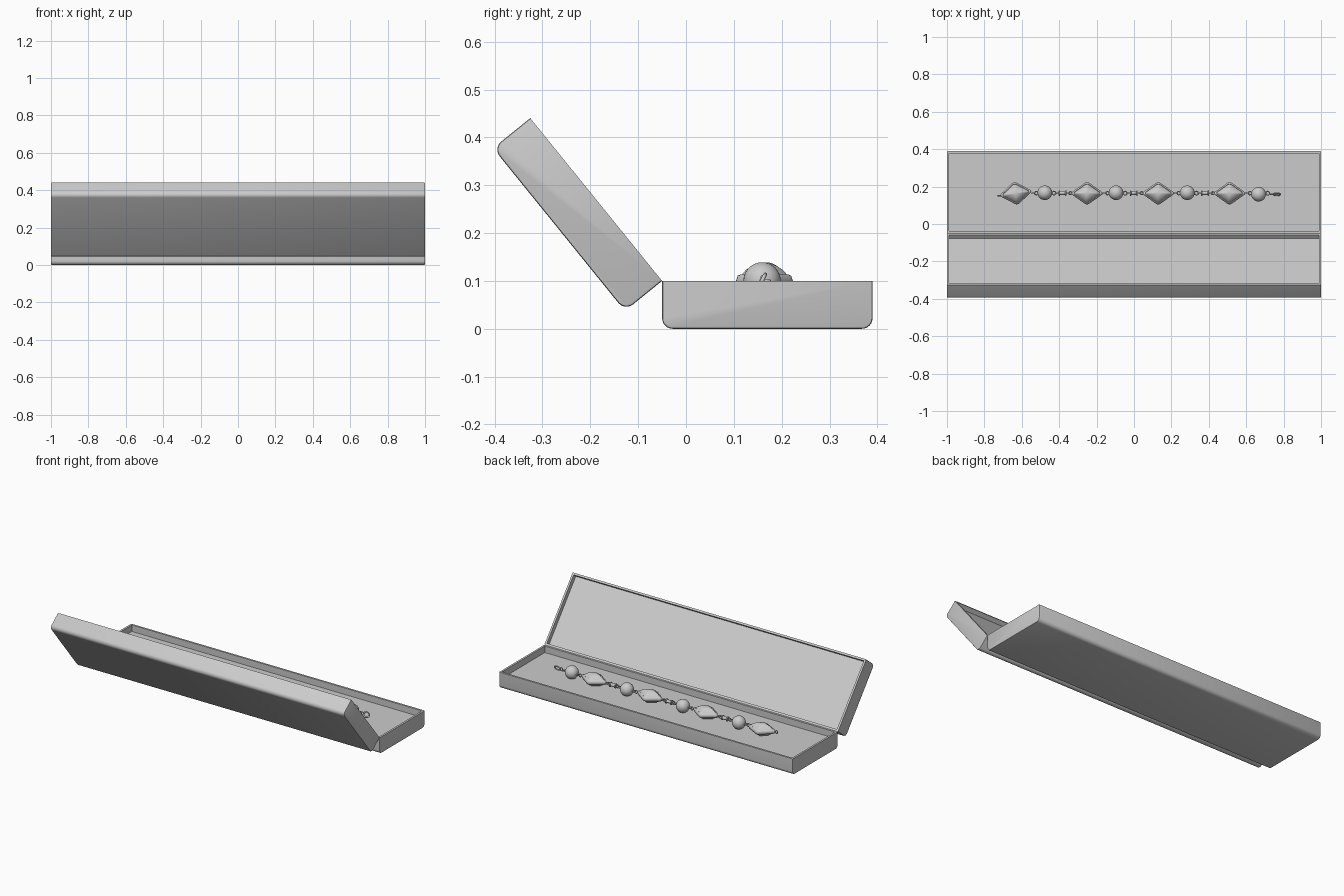
import bpy, bmesh, math
from mathutils import Matrix, Vector

if "Cube" in bpy.data.objects:
    bpy.data.objects.remove(bpy.data.objects["Cube"])

STRING_Y, STRING_Z = 0.165, 0.10


def make_object(name, bm, matrix=Matrix.Identity(4), angle=35):
    bmesh.ops.recalc_face_normals(bm, faces=bm.faces)
    mesh = bpy.data.meshes.new(name)
    bm.to_mesh(mesh)
    bm.free()
    mesh.shade_smooth()
    mesh.set_sharp_from_angle(angle=math.radians(angle))
    obj = bpy.data.objects.new(name, mesh)
    obj.matrix_world = matrix
    bpy.context.collection.objects.link(obj)
    return obj


def case_half(name, y0, y1, depth, matrix):
    """Open shallow tray: rim at local z=0, outside bottom at z=-0.1."""
    r, n, wall, h = 0.022, 6, 0.012, 0.1
    profile = [(y0, 0)]
    for cy, start in ((y0 + r, 180), (y1 - r, 270)):
        for i in range(n + 1):
            a = math.radians(start + 90 * i / n)
            profile.append((cy + r * math.cos(a), -h + r + r * math.sin(a)))
    profile.append((y1, 0))
    bm = bmesh.new()
    end = bm.faces.new([bm.verts.new((-1, y, z)) for y, z in profile])
    ext = bmesh.ops.extrude_face_region(bm, geom=[end])
    moved = [v for v in ext["geom"] if isinstance(v, bmesh.types.BMVert)]
    bmesh.ops.translate(bm, verts=moved, vec=(2, 0, 0))
    bmesh.ops.recalc_face_normals(bm, faces=bm.faces)
    # slightly softened ends
    ends = [e for e in bm.edges
            if abs(e.verts[0].co.x - e.verts[1].co.x) < 1e-5
            and not all(abs(v.co.z) < 1e-5 for v in e.verts)]
    bmesh.ops.bevel(bm, geom=ends, offset=0.005, segments=2, profile=0.5, affect='EDGES')
    # hollow inside
    bm.normal_update()
    top = max((f for f in bm.faces if f.normal.z > 0.99), key=lambda f: f.calc_area())
    bmesh.ops.inset_individual(bm, faces=[top], thickness=wall, use_even_offset=True)
    cut = bmesh.ops.extrude_discrete_faces(bm, faces=[top])["faces"]
    bmesh.ops.translate(bm, verts=cut[0].verts[:], vec=(0, 0, -depth))
    make_object(name, bm, matrix)


def torus(name, x, major, minor, rot=(0, 0, 0), stretch=1.0, y=STRING_Y):
    bpy.ops.mesh.primitive_torus_add(major_radius=major, minor_radius=minor,
                                     major_segments=20, minor_segments=8,
                                     location=(x, y, STRING_Z), rotation=rot)
    obj = bpy.context.object
    obj.name = name
    obj.scale.x = stretch
    obj.data.shade_smooth()


def diamond_bead(name, x, turn):
    """Pillow-like rhombus with a raised border."""
    half_x, half_y = 0.09, 0.064
    corners = [Vector((half_x, 0)), Vector((0, half_y)),
               Vector((-half_x, 0)), Vector((0, -half_y))]
    outline = []
    for i in range(4):     # rounded corners
        p, c, q = corners[i - 1], corners[i], corners[(i + 1) % 4]
        a, b = c.lerp(p, 0.14), c.lerp(q, 0.14)
        for k in range(5):
            t = k / 4
            outline.append(a.lerp(c, t).lerp(c.lerp(b, t), t))
    half = [(0.94, 0.011), (0.86, 0.013), (0.82, 0.011), (0.65, 0.023),
            (0.45, 0.031), (0.22, 0.036)]
    levels = [(s, -z) for s, z in reversed(half)] + [(1.0, 0.0)] + half
    bm = bmesh.new()
    loops = [[bm.verts.new((p.x * s, p.y * s, z)) for p in outline] for s, z in levels]
    count = len(outline)
    for lo, hi in zip(loops, loops[1:]):
        for i in range(count):
            j = (i + 1) % count
            bm.faces.new((lo[i], lo[j], hi[j], hi[i]))
    for ring, z in ((loops[0], -0.037), (loops[-1], 0.037)):
        tip = bm.verts.new((0, 0, z))
        for i in range(count):
            bm.faces.new((ring[i], ring[(i + 1) % count], tip))
    m = Matrix.Translation((x, STRING_Y - 0.001, STRING_Z)) @ Matrix.Rotation(turn, 4, 'Z')
    make_object(name, bm, m, 50)


# jewellery case: tray and opened lid, sharing the hinge line
case_half("case_tray", -0.05, 0.39, 0.04, Matrix.Translation((0, 0, 0.1)))
case_half("case_lid", -0.438, 0.0, 0.027,
          Matrix.Translation((0, -0.05, 0.1)) @ Matrix.Rotation(math.radians(-51), 4, 'X'))

# bracelet: repeated diamond, ball and barrel link
flat, upright = (0, 0, 0), (math.pi / 2, 0, 0)
for i in range(4):
    x = -0.632 + 0.381 * i
    diamond_bead(f"diamond_bead_{i}", x, math.radians(8 if i == 0 else 0))
    bpy.ops.mesh.primitive_uv_sphere_add(segments=32, ring_count=16, radius=0.039,
                                         location=(x + 0.155, STRING_Y - (0.006 if i == 3 else -0.002), STRING_Z))
    bpy.context.object.name = f"ball_bead_{i}"
    bpy.context.object.data.shade_smooth()
    torus(f"bead_ring_a_{i}", x + 0.094, 0.009, 0.003, upright)
    torus(f"bead_ring_b_{i}", x + 0.109, 0.009, 0.003, flat)
    torus(f"ball_ring_{i}", x + 0.204, 0.010, 0.003, flat)
    if i < 3:
        xb = x + 0.25
        torus(f"link_ring_a_{i}", xb - 0.030, 0.009, 0.003, upright)
        torus(f"link_ring_b_{i}", xb + 0.030, 0.009, 0.003, upright)
        bpy.ops.mesh.primitive_cylinder_add(vertices=20, radius=0.010, depth=0.036,
                                            location=(xb, STRING_Y, STRING_Z),
                                            rotation=(0, math.pi / 2, 0))
        bpy.context.object.name = f"barrel_link_{i}"
        for s in (-1, 1):
            torus(f"barrel_rim_{i}_{s}", xb + 0.017 * s, 0.011, 0.004, (0, math.pi / 2, 0))
        torus(f"next_ring_{i}", xb + 0.042, 0.008, 0.003, flat)

# end loops
torus("end_loop", -0.722, 0.008, 0.003, upright, y=STRING_Y - 0.014)
torus("clasp_link", 0.737, 0.009, 0.003, upright, y=STRING_Y - 0.006)
torus("clasp_ring", 0.763, 0.015, 0.004, (math.radians(65), 0, 0), 1.25, y=STRING_Y - 0.006)
